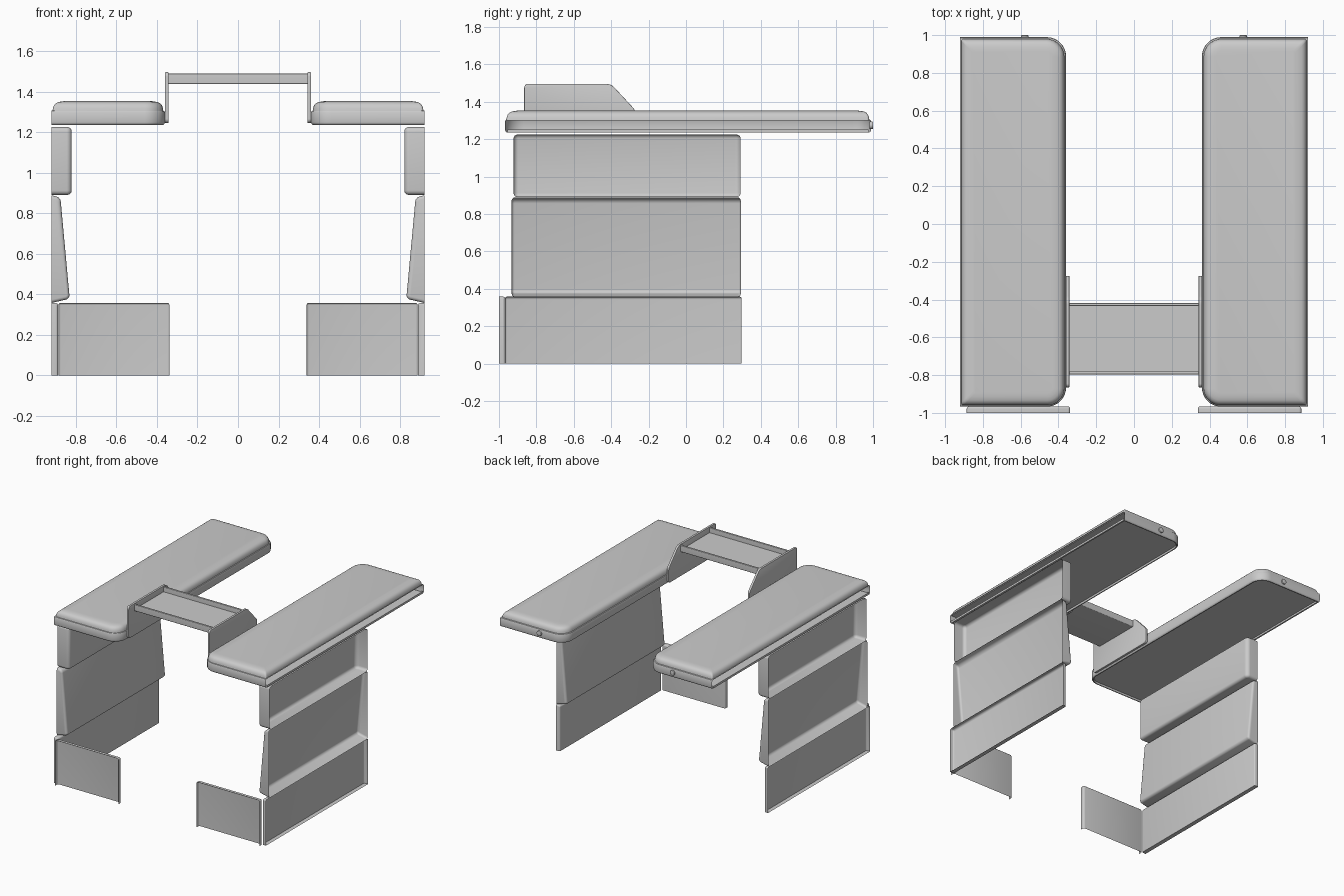
import bpy, bmesh, math
from mathutils import Vector

if "Cube" in bpy.data.objects:
    bpy.data.objects.remove(bpy.data.objects["Cube"])


def fillet(points, seg=7):
    """Round each 2D corner (a, b, radius) of a closed outline."""
    out = []
    n = len(points)
    for i, (a, b, r) in enumerate(points):
        p = Vector((a, b))
        if r <= 0:
            out.append(p)
            continue
        u = (Vector(points[i - 1][:2]) - p).normalized()
        v = (Vector(points[(i + 1) % n][:2]) - p).normalized()
        half = u.angle(v) / 2
        start, end = p + u * r / math.tan(half), p + v * r / math.tan(half)
        c = p + (u + v).normalized() * r / math.sin(half)
        for k in range(seg + 1):
            d = (start - c).lerp(end - c, k / seg)
            out.append(c + d.normalized() * r)
    return out


def place(axis, a, b, h):
    return {'X': (h, a, b), 'Y': (a, h, b), 'Z': (a, b, h)}[axis]


def on_plane(item, plane):
    return all(abs(v.co[plane[0]] - plane[1]) < 1e-4 for v in item.verts)


def skin(axis, rings):
    """Closed bmesh through a list of (outline points, height)."""
    bm = bmesh.new()
    loops = [[bm.verts.new(place(axis, *p, h)) for p in pts] for pts, h in rings]
    bm.faces.new(loops[0])
    bm.faces.new(loops[-1])
    for low, top in zip(loops, loops[1:]):
        for i in range(len(low)):
            j = (i + 1) % len(low)
            bm.faces.new((low[i], low[j], top[j], top[i]))
    bmesh.ops.recalc_face_normals(bm, faces=bm.faces[:])
    return bm


def finish(name, bm, mirror):
    mesh = bpy.data.meshes.new(name)
    bm.to_mesh(mesh)
    bm.free()
    ob = bpy.data.objects.new(name, mesh)
    bpy.context.collection.objects.link(ob)
    bpy.ops.object.select_all(action='DESELECT')
    ob.select_set(True)
    bpy.context.view_layer.objects.active = ob
    bpy.ops.object.shade_smooth_by_angle(angle=math.radians(35))
    if mirror:
        ob.modifiers.new("mirror", 'MIRROR').use_mirror_merge = False
    return ob


def prism(name, axis, outline, lo, hi, bevel=0, seg=3, open_at=(), keep=None, mirror=True):
    """Extrude an outline; drop faces on the open planes and round the remaining edges."""
    pts = fillet(outline)
    bm = skin(axis, [(pts, lo), (pts, hi)])
    gone = [f for f in bm.faces if any(on_plane(f, p) for p in open_at)]
    bmesh.ops.delete(bm, geom=gone, context='FACES')
    if bevel:
        edges = [e for e in bm.edges if len(e.link_faces) == 2
                 and e.calc_face_angle() > math.radians(30)
                 and not (keep and on_plane(e, keep))]
        bmesh.ops.bevel(bm, geom=edges, offset=bevel, segments=seg, profile=0.5,
                        affect='EDGES', clamp_overlap=True)
    return finish(name, bm, mirror)


OUT = 0.92            # outer wall plane
WALL = (0, OUT)


# Worktop base: tray open to the wall, with a recessed underside and a rim around it
def base_ring(inset):
    x0, x1, y0, y1 = 0.36 + inset, OUT, -0.967 + inset, 0.989 - inset
    return fillet([(x1, y0, 0), (x1, y1, 0), (x0, y1, 0.1 - inset), (x0, y0, 0.1 - inset)])


base = skin('Z', [(base_ring(i), z) for i, z in
                  [(0.018, 1.25), (0.015, 1.236), (0.008, 1.236), (0.002, 1.241), (0, 1.248),
                   (0, 1.296), (0.003, 1.303), (0.01, 1.306)]])
wall_side = [f for f in base.faces if on_plane(f, WALL)]
bmesh.ops.delete(base, geom=wall_side, context='FACES')
finish("worktop_base", base, True)
# Rim continued along the wall edge
prism("wall_rim", 'Y', [(0.908, 1.236, 0), (OUT, 1.236, 0), (OUT, 1.252, 0), (0.908, 1.252, 0)],
      -0.955, 0.977)


# Soft pad with rolled edges on each worktop
def pad_ring(inset):
    x0, x1, y0, y1 = 0.368 + inset, 0.915 - inset, -0.96 + inset, 0.98 - inset
    r, s = 0.095 - inset, 0.09 - inset
    return fillet([(x1, y0, 0.012), (x1, y1, 0.012), (x0, y1, r), (x0, y0, s)])


pad_profile = [(0, 1.30), (0.002, 1.318), (0.007, 1.331), (0.015, 1.341),
               (0.027, 1.347), (0.045, 1.351), (0.065, 1.353)]
finish("worktop_pad", skin('Z', [(pad_ring(i), z) for i, z in pad_profile]), True)

# Round button on the back end
button = [(0.578 + 0.02 * math.cos(t * math.pi / 10), 1.274 + 0.02 * math.sin(t * math.pi / 10), 0)
          for t in range(20)]
prism("end_button", 'Y', button, 0.98, 1.0, bevel=0.004, seg=2)

# Side panels: shells open to the wall
prism("upper_panel", 'Z',
      [(OUT, -0.922, 0), (OUT, 0.292, 0), (0.82, 0.292, 0.03), (0.82, -0.922, 0.025)],
      0.89, 1.225, bevel=0.022, seg=4, open_at=[WALL])
prism("middle_panel", 'Y',
      [(OUT, 0.357, 0), (0.83, 0.378, 0.022), (0.876, 0.878, 0.03), (OUT, 0.888, 0)],
      -0.932, 0.293, bevel=0.016, seg=4, open_at=[WALL])
prism("lower_panel", 'Y',
      [(OUT, 0, 0), (0.887, 0, 0), (0.887, 0.358, 0.015), (OUT, 0.358, 0)],
      -0.967, 0.297, bevel=0.01, open_at=[WALL], keep=(2, 0))

# Front kick panels: shallow shells open to the front and underneath
prism("front_panel", 'X',
      [(-1.0, 0, 0), (-0.966, 0, 0), (-0.966, 0.358, 0.012), (-1.0, 0.358, 0)],
      0.338, 0.886, bevel=0.012, open_at=[(1, -1.0), (2, 0)])

# Bridge between the worktops: side brackets and a channel shelf
prism("bridge_bracket", 'X',
      [(-0.865, 1.245, 0.02), (-0.275, 1.245, 0.02), (-0.275, 1.36, 0.03),
       (-0.40, 1.495, 0.06), (-0.865, 1.495, 0.02)],
      0.342, 0.36, bevel=0.003, seg=2)
prism("bridge_shelf", 'X',
      [(-0.796, 1.437, 0.006), (-0.418, 1.437, 0.006), (-0.418, 1.488, 0.004), (-0.434, 1.488, 0.004),
       (-0.434, 1.45, 0), (-0.78, 1.45, 0), (-0.78, 1.488, 0.004), (-0.796, 1.488, 0.004)],
      -0.345, 0.345, mirror=False)
